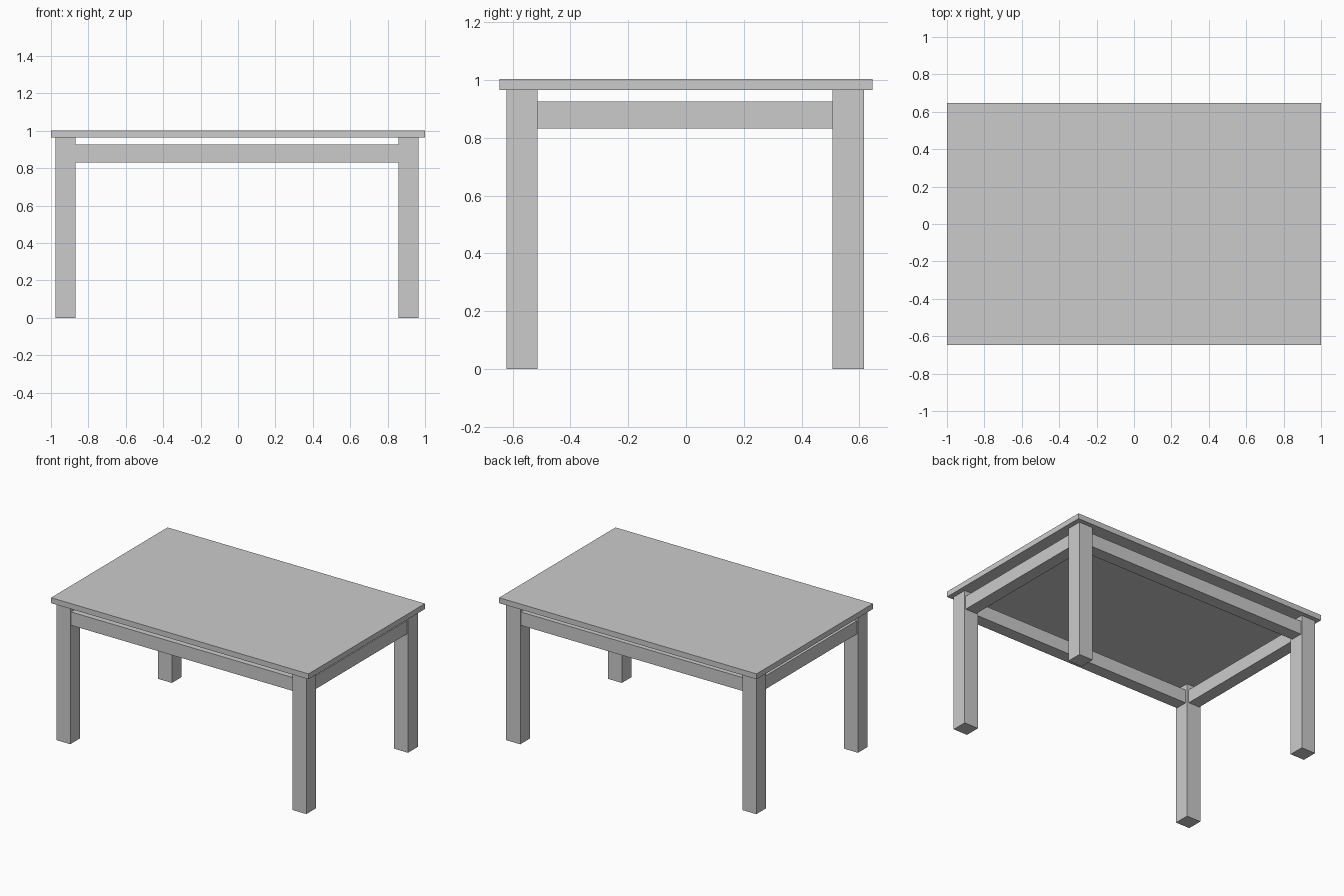
import bpy

if "Cube" in bpy.data.objects:
    bpy.data.objects.remove(bpy.data.objects["Cube"])


def box(name, x, y, z):
    """Box from (min, max) ranges on each axis."""
    bpy.ops.mesh.primitive_cube_add(size=1, location=[(a + b) / 2 for a, b in (x, y, z)])
    ob = bpy.context.object
    ob.name = name
    ob.scale = [b - a for a, b in (x, y, z)]
    bpy.ops.object.transform_apply(location=False, rotation=False, scale=True)
    return ob


# Leg footprints along each axis
LEG_X = {"left": (-0.977, -0.868), "right": (0.857, 0.966)}
LEG_Y = {"front": (-0.621, -0.513), "back": (0.506, 0.615)}
RAIL_Z = (0.832, 0.926)
INSET_OUT, INSET_IN = 0.008, 0.014

# Table top
box("table_top", (-1, 1), (-0.646, 0.646), (0.965, 1.003))

# Four legs
for sx, x in LEG_X.items():
    for sy, y in LEG_Y.items():
        box(f"{sy}_{sx}_leg", x, y, (0, 0.965))


def rail_span(leg):
    """Rail thickness, set slightly inside the leg faces."""
    a, b = leg
    return (a + INSET_OUT, b - INSET_IN) if a < 0 else (a + INSET_IN, b - INSET_OUT)


# Long rails at front and back, short rails at the sides
for side, y in LEG_Y.items():
    box(f"{side}_rail", (LEG_X["left"][1], LEG_X["right"][0]), rail_span(y), RAIL_Z)
for side, x in LEG_X.items():
    box(f"{side}_rail", rail_span(x), (LEG_Y["front"][1], LEG_Y["back"][0]), RAIL_Z)
